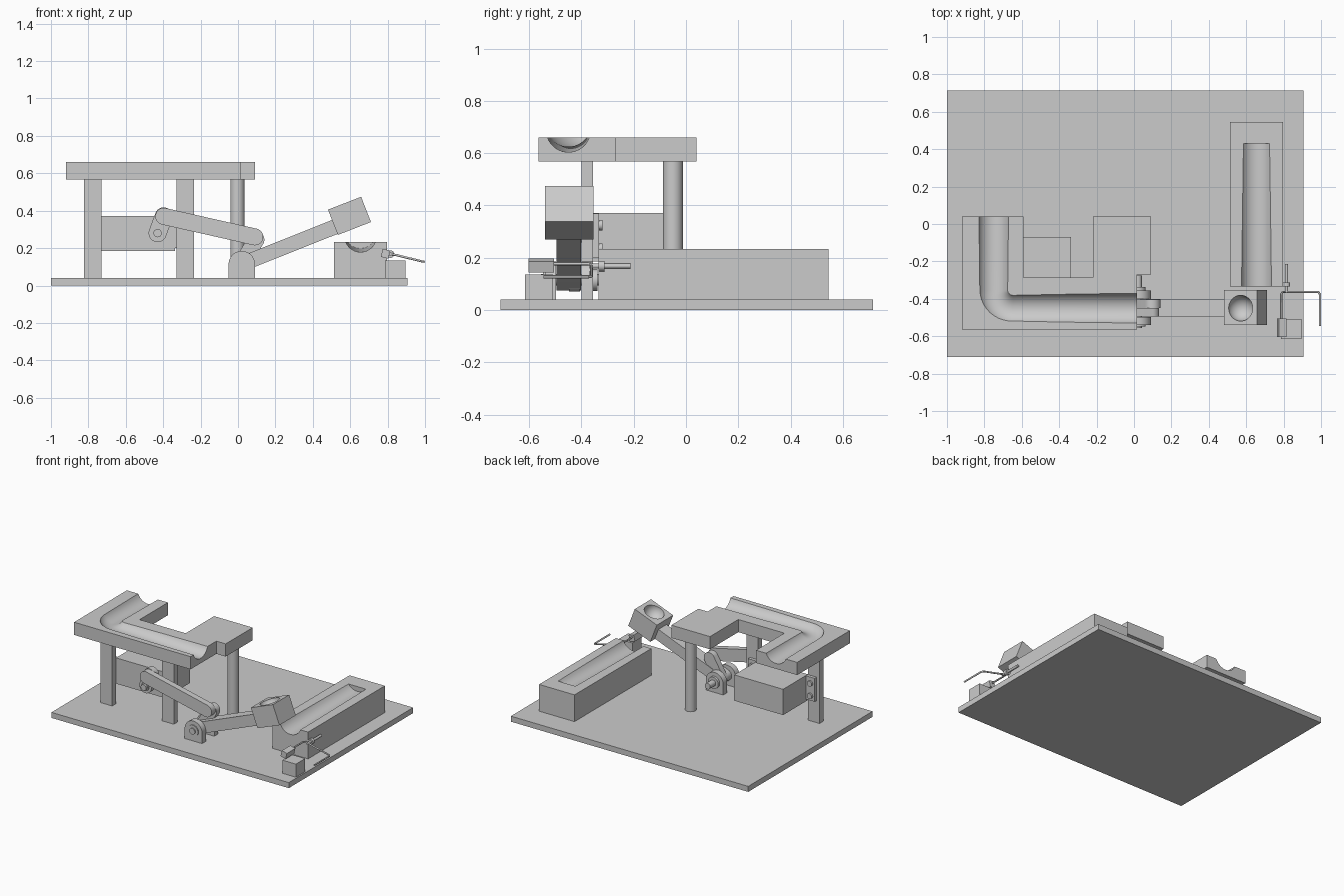
import bpy, bmesh
from math import sin, cos, pi, radians, atan2
from mathutils import Matrix, Vector

cube = bpy.data.objects.get("Cube")
if cube:
    bpy.data.objects.remove(cube, do_unlink=True)

GREY = (0.6, 0.6, 0.6, 1)
grey = bpy.data.materials.new("plain_grey")
grey.use_nodes = True
grey.diffuse_color = GREY
for node in grey.node_tree.nodes:
    if node.type == 'BSDF_PRINCIPLED':
        node.inputs["Base Color"].default_value = GREY


def finish(name, bm):
    """Turn a bmesh into a clean, shaded object."""
    bmesh.ops.remove_doubles(bm, verts=bm.verts, dist=0.0001)
    bmesh.ops.recalc_face_normals(bm, faces=bm.faces)
    mesh = bpy.data.meshes.new(name)
    bm.to_mesh(mesh)
    bm.free()
    mesh.materials.append(grey)
    obj = bpy.data.objects.new(name, mesh)
    bpy.context.collection.objects.link(obj)
    shade(obj)
    return obj


def activate(obj):
    bpy.ops.object.select_all(action='DESELECT')
    obj.select_set(True)
    bpy.context.view_layer.objects.active = obj


def shade(obj):
    activate(obj)
    bpy.ops.object.shade_smooth_by_angle(angle=radians(30))


def box(name, x, y, z, tilt=0):
    """Box from three ranges, tilted about the y axis in degrees."""
    mid = Vector([(a + b) / 2 for a, b in (x, y, z)])
    size = [b - a for a, b in (x, y, z)]
    bm = bmesh.new()
    m = Matrix.Translation(mid) @ Matrix.Rotation(radians(-tilt), 4, 'Y') @ Matrix.Diagonal((*size, 1))
    bmesh.ops.create_cube(bm, size=1, matrix=m)
    return finish(name, bm)


def prism(name, points, depth):
    """Extrude a closed outline of 3D points along a vector."""
    bm = bmesh.new()
    face = bm.faces.new([bm.verts.new(p) for p in points])
    ext = bmesh.ops.extrude_face_region(bm, geom=[face])
    moved = [v for v in ext["geom"] if isinstance(v, bmesh.types.BMVert)]
    bmesh.ops.translate(bm, verts=moved, vec=depth)
    return finish(name, bm)


def link(name, p, q, r, y0, y1):
    """Flat bar with round ends between two points of the xz plane."""
    a = atan2(q[1] - p[1], q[0] - p[0])
    pts = []
    for c, start in ((p, a + pi / 2), (q, a - pi / 2)):
        for i in range(17):
            t = start + pi * i / 16
            pts.append((c[0] + r * cos(t), y0, c[1] + r * sin(t)))
    return prism(name, pts, (0, y1 - y0, 0))


def pin(name, x, z, r, y0, y1):
    pts = [(x + r * cos(pi * i / 16), y0, z + r * sin(pi * i / 16)) for i in range(32)]
    return prism(name, pts, (0, y1 - y0, 0))


def tube(name, path, r, res=10):
    """Capped round tube along a path."""
    curve = bpy.data.curves.new(name, 'CURVE')
    curve.dimensions = '3D'
    curve.bevel_depth, curve.bevel_resolution, curve.use_fill_caps = r, res, True
    spline = curve.splines.new('POLY')
    spline.points.add(len(path) - 1)
    for pt, co in zip(spline.points, path):
        pt.co = (*co, 1)
    temp = bpy.data.objects.new(name, curve)
    bpy.context.collection.objects.link(temp)
    mesh = temp.evaluated_get(bpy.context.evaluated_depsgraph_get()).to_mesh()
    bm = bmesh.new()
    bm.from_mesh(mesh)
    bpy.data.objects.remove(temp, do_unlink=True)
    return finish(name, bm)


def cut(obj, cutter):
    cutter.hide_render = True
    mod = obj.modifiers.new("cut", 'BOOLEAN')
    mod.operation, mod.solver, mod.object = 'DIFFERENCE', 'EXACT', cutter
    activate(obj)
    bpy.ops.object.modifier_apply(modifier=mod.name)
    bpy.data.objects.remove(cutter, do_unlink=True)
    shade(obj)


# Base plate
box("base_plate", (-1, 0.905), (-0.71, 0.715), (0, 0.04))

# Raised track with a bent round groove
outline = [(-0.92, -0.565), (0.015, -0.565), (0.015, -0.27), (0.09, -0.27), (0.09, 0.04),
           (-0.22, 0.04), (-0.22, -0.285), (-0.59, -0.285), (-0.59, 0.04), (-0.92, 0.04)]
track = prism("upper_track", [(x, y, 0.568) for x, y in outline], (0, 0, 0.092))
bend = [(-0.65 - 0.1 * cos(t), -0.35 - 0.1 * sin(t), 0.7 + 0.006 * t)
        for t in [pi / 2 * i / 10 for i in range(11)]]
groove = tube("track_groove", [(-0.75, 0.1, 0.69)] + bend + [(0.07, -0.45, 0.687)], 0.085, 14)
cut(track, groove)

# Track supports
for side, x in (("left", -0.235), ("right", -0.73)):
    box(side + "_post", (x - 0.093, x), (-0.4, -0.355), (0.04, 0.57))
bm = bmesh.new()
bmesh.ops.create_cone(bm, cap_ends=True, segments=40, radius1=0.038, radius2=0.038, depth=0.53,
                      matrix=Matrix.Translation((-0.003, -0.05, 0.304)))
finish("round_post", bm)

# Motor with mounting ears and screws
box("motor_body", (-0.73, -0.338), (-0.355, -0.07), (0.185, 0.372))
box("motor_ears", (-0.8, -0.265), (-0.355, -0.332), (0.2, 0.37))
for i, x in enumerate((-0.765, -0.295)):
    for j, z in enumerate((0.235, 0.325)):
        pin(f"ear_screw_{i}_{j}", x, z, 0.02, -0.36, -0.32)

# Crank, connecting rod and rocker
crank, knee, rocker, hub = (-0.43, 0.28), (-0.397, 0.37), (0.09, 0.26), (0.02, 0.115)
link("crank", crank, knee, 0.048, -0.448, -0.405)
link("connecting_rod", knee, rocker, 0.045, -0.495, -0.45)
link("rocker", hub, (0.097, 0.245), 0.044, -0.448, -0.405)
pin("motor_shaft", *crank, 0.022, -0.47, -0.34)
pin("crank_collar", *crank, 0.03, -0.456, -0.44)
pin("knee_pin", *knee, 0.018, -0.49, -0.41)
pin("rocker_pin", *rocker, 0.018, -0.49, -0.41)

# Pivot brackets: round top on a square foot
for side, y0, y1 in (("front", -0.54, -0.497), ("rear", -0.4, -0.355)):
    pts = [(hub[0] + 0.07 * cos(pi * i / 20), y0, hub[1] + 0.07 * sin(pi * i / 20)) for i in range(21)]
    pts += [(-0.05, y0, 0.04), (0.09, y0, 0.04)]
    prism(side + "_bracket", pts, (0, y1 - y0, 0))
pin("pivot_shaft", *hub, 0.022, -0.555, -0.275)
pin("front_collar", *hub, 0.042, -0.547, -0.53)
pin("rear_collar", *hub, 0.042, -0.36, -0.338)

# Throwing arm and its cup
link("throwing_arm", hub, (0.53, 0.318), 0.04, -0.495, -0.402)
cup = box("cup_block", (0.501, 0.691), (-0.54, -0.353), (0.3, 0.445), 21.3)
bm = bmesh.new()
bmesh.ops.create_uvsphere(bm, u_segments=40, v_segments=24, radius=0.069,
                          matrix=Matrix.Translation((0.57, -0.45, 0.441)))
cut(cup, finish("cup_hollow", bm))

# Lower trough with a slightly sloping groove
trough = box("lower_trough", (0.513, 0.797), (-0.335, 0.545), (0.04, 0.234))
cut(trough, tube("trough_groove", [(0.655, -0.4, 0.263), (0.655, 0.43, 0.284)], 0.0857, 14))

# Trigger: block, tilted switch, bent wire and spindle
box("trigger_block", (0.787, 0.895), (-0.615, -0.508), (0.04, 0.135))
box("trigger_switch", (0.768, 0.81), (-0.603, -0.505), (0.148, 0.192), -14)
tube("trigger_wire", [(0.787, -0.52, 0.177), (0.787, -0.375, 0.177), (0.795, -0.363, 0.175),
                      (0.985, -0.363, 0.129), (0.994, -0.375, 0.127), (0.994, -0.545, 0.127)], 0.006, 4)
pin("trigger_spindle", 0.815, 0.168, 0.009, -0.37, -0.213)
pin("spindle_collar", 0.815, 0.168, 0.02, -0.335, -0.312)
